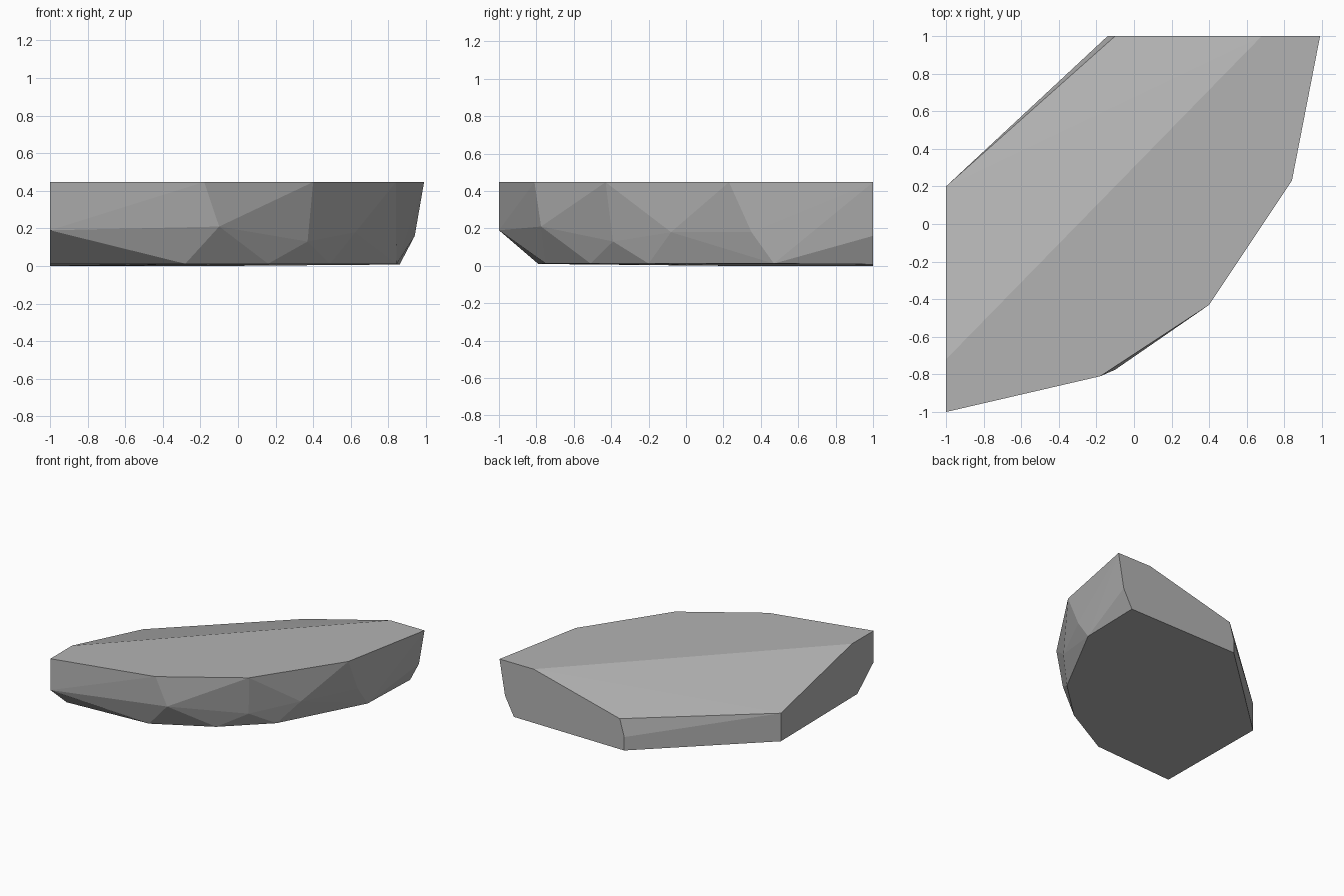
import bpy
import bmesh

cube = bpy.data.objects.get("Cube")
if cube:
    bpy.data.objects.remove(cube, do_unlink=True)

# Plain grey stone
stone = bpy.data.materials.new("grey_stone")
stone.use_nodes = True
grey = (0.45, 0.45, 0.45, 1.0)
stone.diffuse_color = grey
shader = stone.node_tree.nodes["Principled BSDF"]
shader.inputs["Base Color"].default_value = grey
shader.inputs["Roughness"].default_value = 0.9

# Level upper rim, including both ends of the ridge
top_height = 0.447
upper_rim = [(-1, -1), (-0.18, -0.81), (0.4, -0.43), (0.84, 0.23),
             (0.99, 1), (0.68, 1), (-1, -0.72)]

# Chipped corners between rim and base, and the low back right edge
corners = [(-1, -1, 0.19), (-0.1, -0.775, 0.21), (0.37, -0.39, 0.13),
           (0.625, -0.08, 0.18), (0.84, 0.35, 0.18), (0.94, 1, 0.16),
           (-0.1, 1, 0.25), (-0.14, 1, 0.11), (-1, 0.2, 0.23)]

# Slightly tilted base
base = [(-1, -0.79, 0.01), (-0.28, -0.75, 0.012), (0.16, -0.51, 0.012),
        (0.49, -0.2, 0.012), (0.845, 0.47, 0.012), (0.86, 1, 0.008),
        (-0.14, 1, 0), (-1, 0.2, 0)]

# Wrap the corner points in one faceted solid
bm = bmesh.new()
for point in [(x, y, top_height) for x, y in upper_rim] + corners + base:
    bm.verts.new(point)
hull = bmesh.ops.convex_hull(bm, input=bm.verts)
spare = [v for v in bm.verts if not v.link_faces]
bmesh.ops.delete(bm, geom=spare, context="VERTS")
bmesh.ops.dissolve_limit(bm, angle_limit=0.01, verts=bm.verts, edges=bm.edges)
bmesh.ops.recalc_face_normals(bm, faces=bm.faces)

mesh = bpy.data.meshes.new("rock_slab")
bm.to_mesh(mesh)
bm.free()
mesh.materials.append(stone)
rock = bpy.data.objects.new("rock_slab", mesh)
bpy.context.collection.objects.link(rock)
